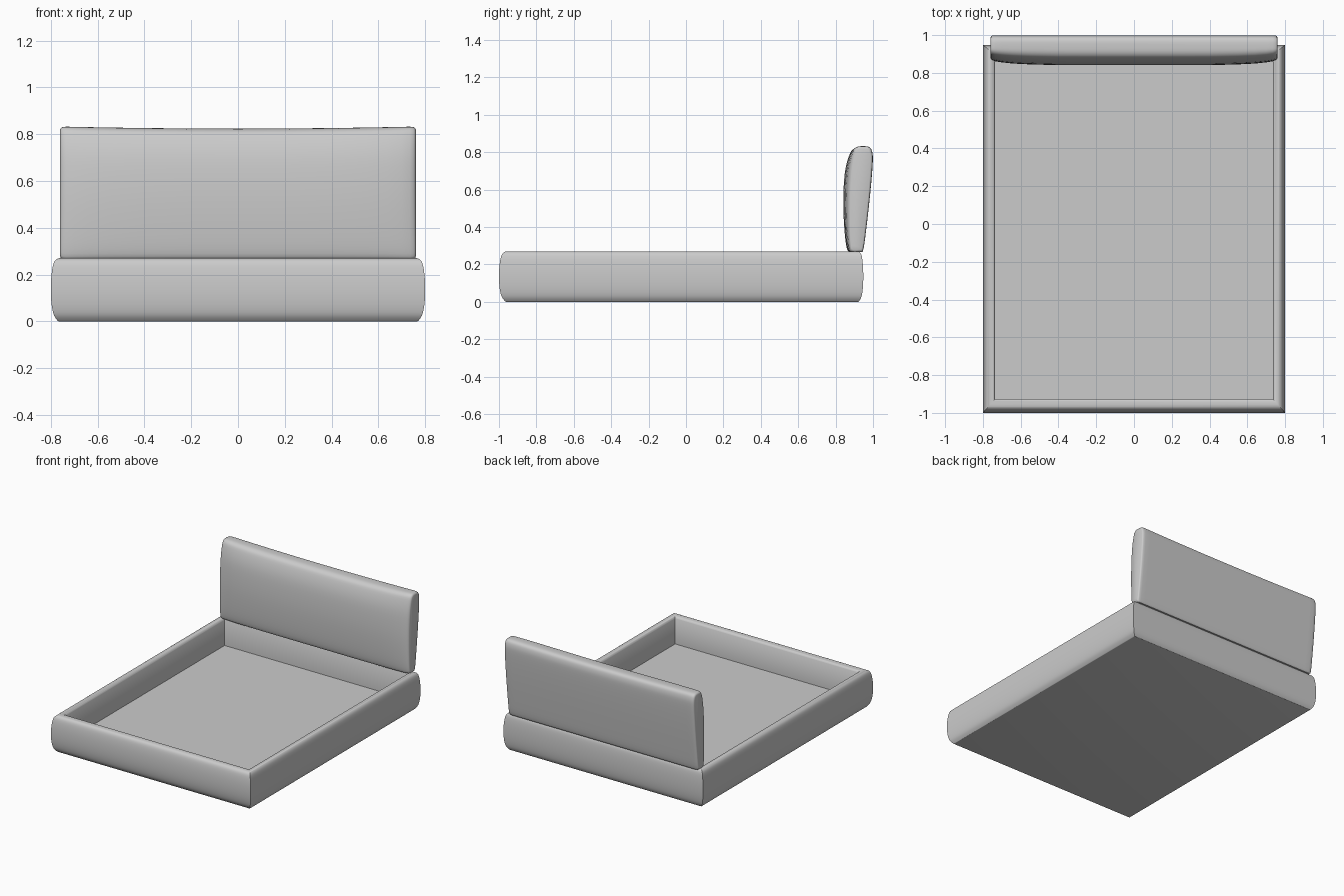
import bpy, bmesh, math
from mathutils import Vector

cube = bpy.data.objects.get("Cube")
if cube:
    bpy.data.objects.remove(cube, do_unlink=True)

grey = bpy.data.materials.new("light_grey_upholstery")
grey.use_nodes = True
grey.diffuse_color = (0.6, 0.6, 0.6, 1)
grey.node_tree.nodes["Principled BSDF"].inputs["Base Color"].default_value = (0.6, 0.6, 0.6, 1)


def smooth_path(points, steps, closed):
    """Catmull-Rom curve through 2D points."""
    n = len(points)
    p = [Vector(q) for q in points]
    pick = (lambda i: p[i % n]) if closed else (lambda i: p[max(0, min(n - 1, i))])
    out = []
    for i in range(n if closed else n - 1):
        a, b, c, d = (pick(i + k) for k in (-1, 0, 1, 2))
        for s in range(steps):
            t = s / steps
            out.append(0.5 * (2 * b + (c - a) * t + (2 * a - 5 * b + 4 * c - d) * t ** 2
                              + (3 * b - a - 3 * c + d) * t ** 3))
    return out if closed else out + [p[-1]]


def loft(name, rings, sharp_angle):
    """Skin a list of closed rings and cap both ends."""
    bm = bmesh.new()
    rows = [[bm.verts.new(co) for co in ring] for ring in rings]
    n = len(rows[0])
    for a, b in zip(rows, rows[1:]):
        for i in range(n):
            j = (i + 1) % n
            bm.faces.new((a[i], a[j], b[j], b[i]))
    bm.faces.new(rows[0])
    bm.faces.new(rows[-1])
    bmesh.ops.recalc_face_normals(bm, faces=bm.faces)
    mesh = bpy.data.meshes.new(name)
    bm.to_mesh(mesh)
    bm.free()
    obj = bpy.data.objects.new(name, mesh)
    bpy.context.collection.objects.link(obj)
    mesh.materials.append(grey)
    bpy.ops.object.select_all(action="DESELECT")
    obj.select_set(True)
    bpy.context.view_layer.objects.active = obj
    bpy.ops.object.shade_smooth_by_angle(angle=math.radians(sharp_angle))
    return obj


# Bed frame: padded rails with mitred corners around a sunken floor
rail_outer = [(0.065, 0.255), (0.058, 0.265), (0.045, 0.27), (0.028, 0.268), (0.012, 0.25),
              (0.003, 0.2), (0, 0.135), (0.003, 0.075), (0.012, 0.03), (0.028, 0.004), (0.035, 0)]
rail = [Vector((0.065, 0.07))] + smooth_path(rail_outer, 4, False)
rings = []
for inset, z in rail:
    x, front, back = 0.8 - inset, -1 + inset * 1.15, 0.948 - inset * 0.8
    rings.append([(-x, front, z), (x, front, z), (x, back, z), (-x, back, z)])
loft("bed_frame", rings, 35)

# Headboard: leaning cushion section, thinned and rounded towards both ends
section = [(0.88, 0.266), (0.93, 0.266), (0.948, 0.28), (0.965, 0.4), (0.985, 0.58),
           (0.998, 0.74), (0.996, 0.8), (0.98, 0.828), (0.94, 0.833), (0.9, 0.826),
           (0.875, 0.795), (0.85, 0.7), (0.841, 0.55), (0.846, 0.4), (0.859, 0.29)]
cushion = smooth_path(section, 4, True)
# stations: distance along the width, front pull, edge inset
half = [(0.76, 0.5, 0.014), (0.757, 0.42, 0.006), (0.75, 0.34, 0.002), (0.735, 0.27, 0),
        (0.7, 0.19, 0), (0.64, 0.11, 0), (0.55, 0.05, 0), (0.4, 0, 0), (0.2, 0, 0)]
stations = [(-x, f, e) for x, f, e in half] + [(0, 0, 0)] + half[::-1]
rings = []
for x, pull, edge in stations:
    ring = []
    for y, z in cushion:
        mid = 0.905 + (z - 0.266) * 0.05
        if y < mid:
            y += (mid - y) * pull
        else:
            y -= (y - mid) * edge * 12
        dip = 0.009 * (1 - (x / 0.76) ** 2) * max(0, z - 0.55) / 0.28
        ring.append((x, y, z - dip - edge * (z - 0.55) / 0.28))
    rings.append(ring)
loft("headboard", rings, 50)
